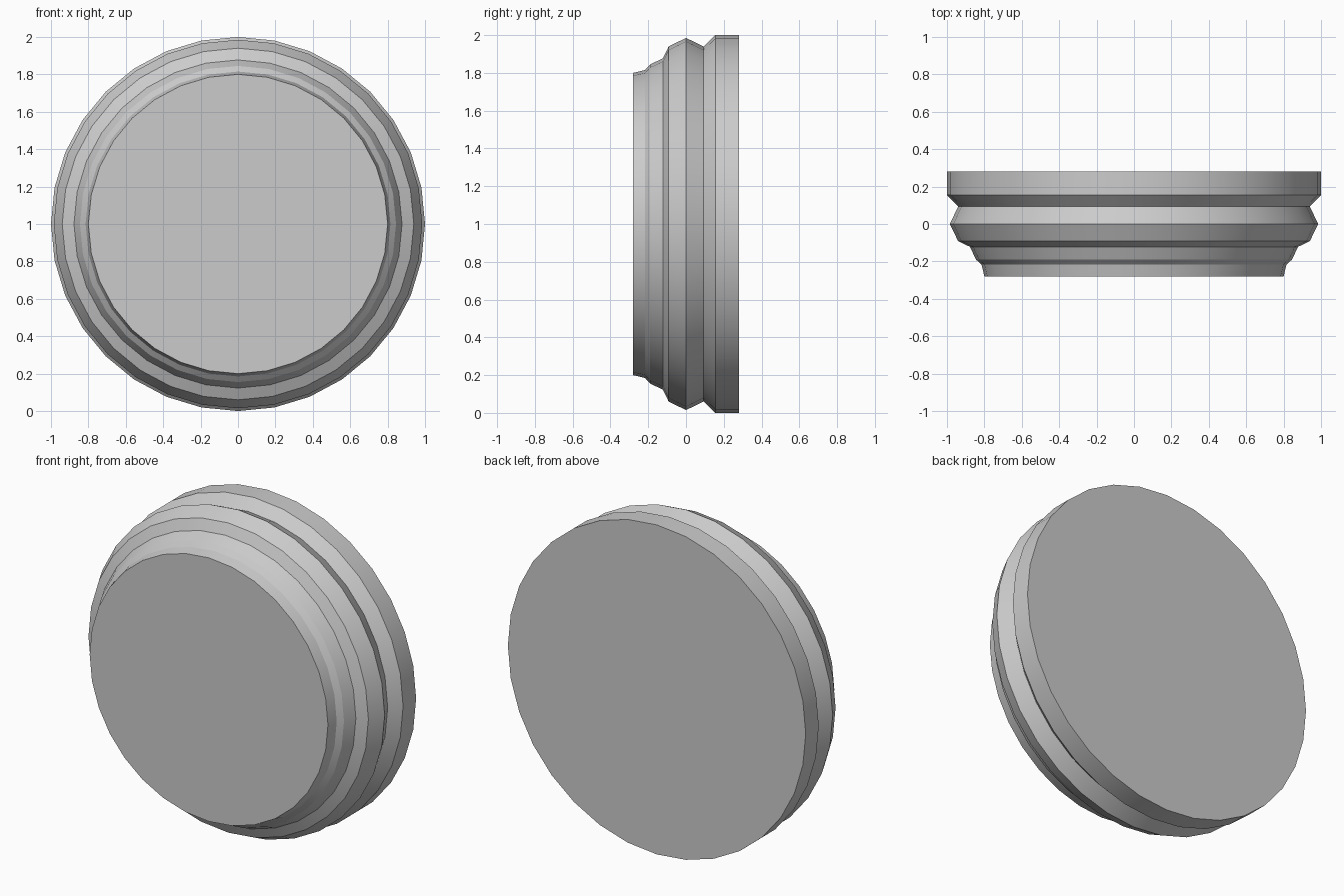
import bpy, bmesh, math

if "Cube" in bpy.data.objects:
    bpy.data.objects.remove(bpy.data.objects["Cube"])

SIDES = 32
# (y, radius) from the front face to the back face
PROFILE = [(-0.28, 0.80), (-0.217, 0.815), (-0.19, 0.845), (-0.122, 0.877),
           (-0.092, 0.94), (0.0, 0.985), (0.093, 0.94), (0.155, 1.0), (0.28, 1.0)]

# Stepped round disc, turned about the y axis
bm = bmesh.new()
rings = []
for y, r in PROFILE:
    rings.append([bm.verts.new((r * math.sin(2 * math.pi * i / SIDES), y,
                                1 + r * math.cos(2 * math.pi * i / SIDES)))
                  for i in range(SIDES)])
for a, b in zip(rings, rings[1:]):
    for i in range(SIDES):
        j = (i + 1) % SIDES
        bm.faces.new((a[i], a[j], b[j], b[i]))

# Flat front and back caps
bm.faces.new(rings[0])
bm.faces.new(rings[-1])
bmesh.ops.recalc_face_normals(bm, faces=bm.faces)

mesh = bpy.data.meshes.new("stepped_disc")
bm.to_mesh(mesh)
bm.free()
disc = bpy.data.objects.new("stepped_disc", mesh)
bpy.context.collection.objects.link(disc)

# Plain grey
grey = bpy.data.materials.new("light grey")
grey.diffuse_color = (0.6, 0.6, 0.6, 1)
grey.use_nodes = True
grey.node_tree.nodes["Principled BSDF"].inputs["Base Color"].default_value = grey.diffuse_color
mesh.materials.append(grey)

# Smooth around the rim, sharp at the steps
bpy.context.view_layer.objects.active = disc
disc.select_set(True)
bpy.ops.object.shade_smooth_by_angle(angle=math.radians(20))
